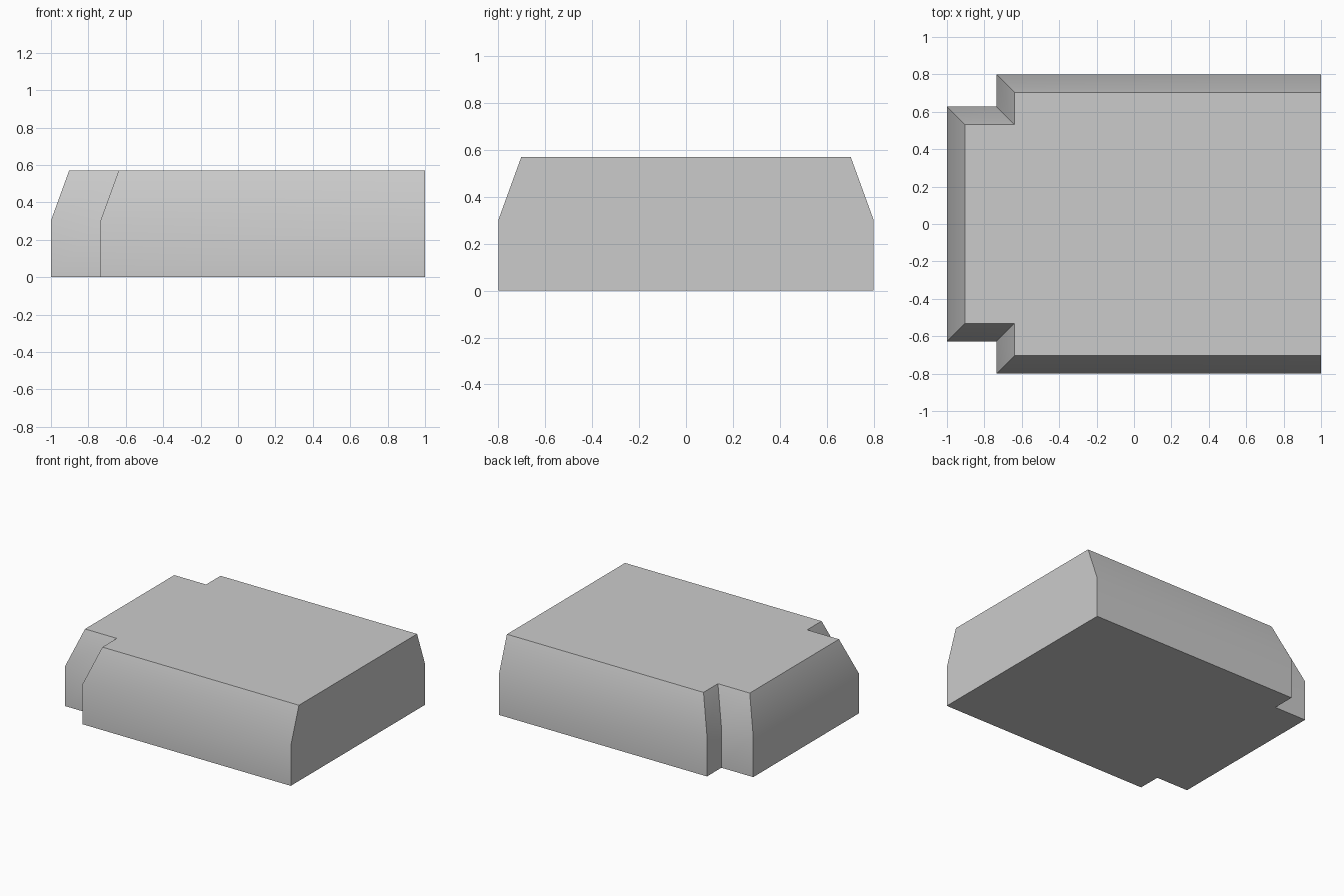
import bpy, bmesh, math

if "Cube" in bpy.data.objects:
    bpy.data.objects.remove(bpy.data.objects["Cube"])

def outline(inset):
    # Half plan, mirrored in y; the +x end stays flush
    half = [(1, 0.8 - inset), (-0.735 + inset, 0.8 - inset),
            (-0.735 + inset, 0.628 - inset), (-1 + inset, 0.628 - inset)]
    return half + [(x, -y) for x, y in reversed(half)]

# Stepped block: straight lower walls, sloped upper walls
bm = bmesh.new()
rings = [[bm.verts.new((x, y, z)) for x, y in outline(inset)]
         for z, inset in ((0, 0), (0.303, 0), (0.57, 0.097))]
bm.faces.new(rings[0])
bm.faces.new(rings[-1])
n = len(rings[0])

# Side walls; the flush end is one flat face
for lower, upper in zip(rings, rings[1:]):
    for i in range(n - 1):
        bm.faces.new((lower[i], lower[i + 1], upper[i + 1], upper[i]))
bm.faces.new([r[0] for r in rings] + [r[-1] for r in reversed(rings)])
bmesh.ops.recalc_face_normals(bm, faces=bm.faces)

mesh = bpy.data.meshes.new("stepped_block")
bm.to_mesh(mesh)
bm.free()
block = bpy.data.objects.new("stepped_block", mesh)
bpy.context.collection.objects.link(block)

# Soften only the shallow bend in the walls
bpy.context.view_layer.objects.active = block
block.select_set(True)
bpy.ops.object.shade_smooth_by_angle(angle=math.radians(30))
